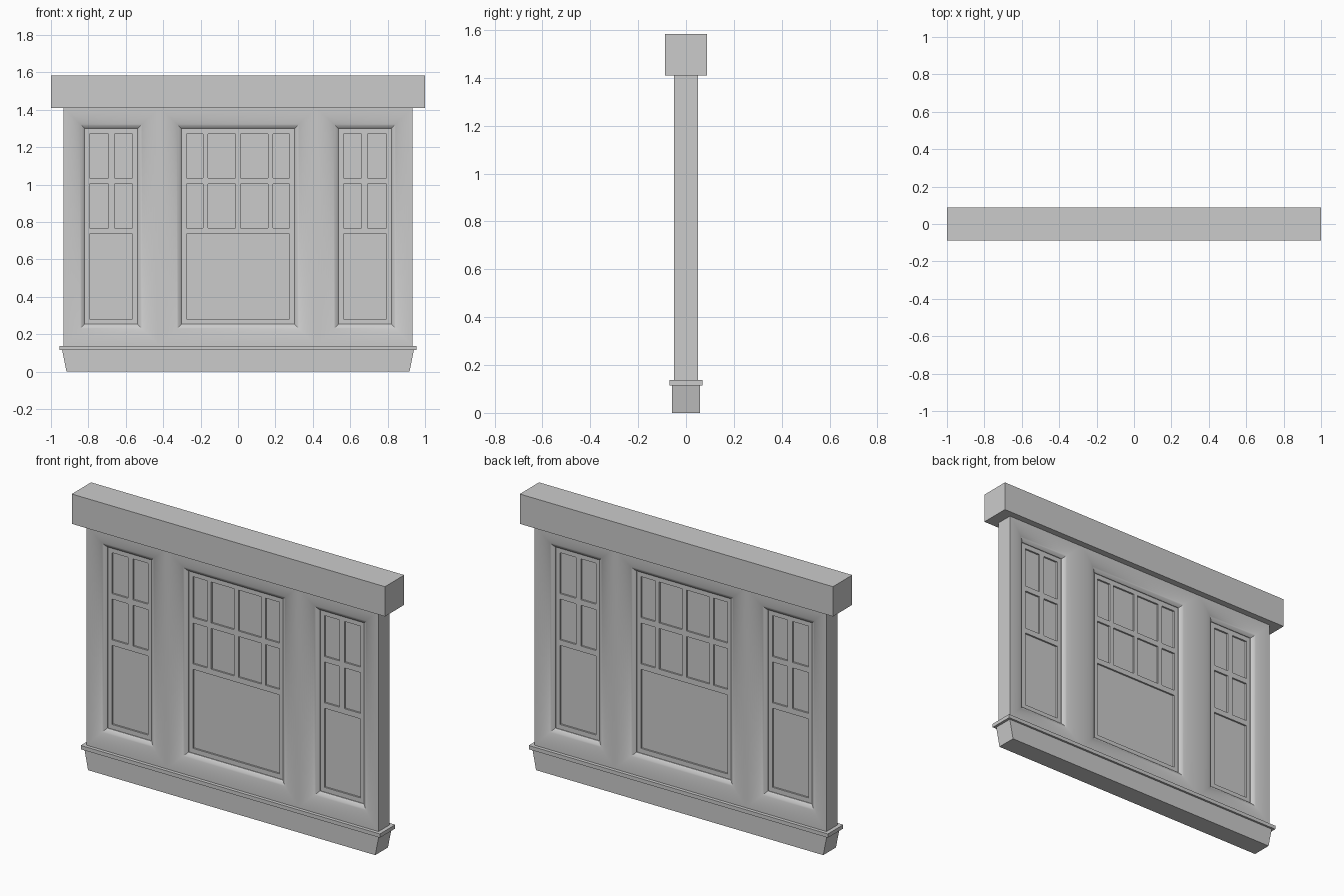
import bpy, bmesh, math

cube = bpy.data.objects.get("Cube")
if cube:
    bpy.data.objects.remove(cube, do_unlink=True)

grey = bpy.data.materials.new("plain_grey")
grey.use_nodes = True
grey.diffuse_color = (0.6, 0.6, 0.6, 1)
grey.node_tree.nodes["Principled BSDF"].inputs["Base Color"].default_value = (0.6, 0.6, 0.6, 1)

# Shared dimensions
WALL_Y, LIP_Y, SASH_Y, GLASS_Y = 0.05, 0.02, 0.016, 0.006
WALL_Z = (0.137, 1.411)
OPEN_Z = (0.254, 1.30)
MULLION_X, WALL_X = 0.4195, 0.932


def finish(bm, name, smooth=False):
    bmesh.ops.remove_doubles(bm, verts=bm.verts, dist=1e-5)
    bmesh.ops.recalc_face_normals(bm, faces=bm.faces)
    mesh = bpy.data.meshes.new(name)
    bm.to_mesh(mesh)
    bm.free()
    mesh.materials.append(grey)
    obj = bpy.data.objects.new(name, mesh)
    bpy.context.collection.objects.link(obj)
    if smooth:
        bpy.ops.object.select_all(action='DESELECT')
        obj.select_set(True)
        bpy.context.view_layer.objects.active = obj
        bpy.ops.object.shade_smooth_by_angle(angle=math.radians(30))
    return obj


def block(name, half_x, half_y, z0, z1, bottom_half_x=None):
    bm = bmesh.new()
    bmesh.ops.create_cube(bm, size=2)
    for v in bm.verts:
        low = v.co.z < 0
        hx = bottom_half_x if low and bottom_half_x else half_x
        v.co = (v.co.x * hx, v.co.y * half_y, z0 if low else z1)
    return finish(bm, name)


def quad(bm, *points):
    bm.faces.new([bm.verts.new(p) for p in points])


def cove_profile(steps=12, start=math.radians(15)):
    """Rounded reveal as (share of the margin, y), from wall face to opening."""
    pts = []
    for i in range(steps + 1):
        a = math.pi / 2 + (start - math.pi / 2) * i / steps
        u = 1 - math.cos(a) / math.cos(start)
        rise = (math.sin(a) - math.sin(start)) / (1 - math.sin(start))
        pts.append((u, LIP_Y + (WALL_Y - LIP_Y) * rise))
    return pts


def add_bay(bm, outer_x, open_x):
    """Ring of wall around one opening, coved on both faces."""
    half = cove_profile()
    profile = [(u, -y) for u, y in half] + [(u, y) for u, y in reversed(half)]
    mix = lambda inner, outer, u: inner + (outer - inner) * u
    rings = []
    for u, y in profile:
        x0, x1 = (mix(open_x[k], outer_x[k], u) for k in (0, 1))
        z0, z1 = (mix(OPEN_Z[k], WALL_Z[k], u) for k in (0, 1))
        rings.append([bm.verts.new(p) for p in
                      ((x0, y, z0), (x1, y, z0), (x1, y, z1), (x0, y, z1))])
    for a, b in zip(rings, rings[1:] + rings[:1]):
        for k in range(4):
            n = (k + 1) % 4
            bm.faces.new((a[k], a[n], b[n], b[k]))


def sash(name, xs, zs):
    """Panel with sunken panes: a grid above one large bottom pane."""
    bm = bmesh.new()
    nx, nz = len(xs) - 1, len(zs) - 1

    def is_pane(i, j):
        if j == 1:
            return 0 < i < nx - 1
        return i % 2 == 1 and j % 2 == 1

    for s in (-1, 1):
        f, g = s * SASH_Y, s * GLASS_Y
        for i in range(nx):
            for j in range(nz):
                x0, x1, z0, z1 = xs[i], xs[i + 1], zs[j], zs[j + 1]
                pane = is_pane(i, j)
                y = g if pane else f
                quad(bm, (x0, y, z0), (x1, y, z0), (x1, y, z1), (x0, y, z1))
                # Pane walls
                if i + 1 < nx and pane != is_pane(i + 1, j):
                    quad(bm, (x1, f, z0), (x1, g, z0), (x1, g, z1), (x1, f, z1))
                if j + 1 < nz and pane != is_pane(i, j + 1):
                    quad(bm, (x0, f, z1), (x1, f, z1), (x1, g, z1), (x0, g, z1))
    # Outer rim
    f = SASH_Y
    for x in (xs[0], xs[-1]):
        for a, b in zip(zs, zs[1:]):
            quad(bm, (x, -f, a), (x, f, a), (x, f, b), (x, -f, b))
    for z in (zs[0], zs[-1]):
        for a, b in zip(xs, xs[1:]):
            quad(bm, (a, -f, z), (b, -f, z), (b, f, z), (a, f, z))
    return finish(bm, name)


# Base, ledge and header
block("base", 0.94, 0.058, 0, 0.115, bottom_half_x=0.917)
block("sill_ledge", 0.955, 0.07, 0.115, WALL_Z[0])
block("header", 1.0, 0.088, WALL_Z[1], 1.583)

# Wall with three coved openings, joined at the mullions
side_open, centre_open = (0.537, 0.82), (-0.302, 0.302)
wall = bmesh.new()
add_bay(wall, (-WALL_X, -MULLION_X), (-side_open[1], -side_open[0]))
add_bay(wall, (-MULLION_X, MULLION_X), centre_open)
add_bay(wall, (MULLION_X, WALL_X), side_open)
inner = [f for f in wall.faces
         if all(abs(abs(v.co.x) - MULLION_X) < 1e-4 for v in f.verts)]
bmesh.ops.delete(wall, geom=inner, context='FACES')
finish(wall, "wall_surround", smooth=True)

# Sashes
rows = [OPEN_Z[0], 0.281, 0.737, 0.769, 1.004, 1.036, 1.272, OPEN_Z[1]]
side_cols = [side_open[0], 0.564, 0.66, 0.692, 0.793, side_open[1]]
half_cols = [0.013, 0.16, 0.187, 0.276, centre_open[1]]
sash("left_sash", side_cols, rows)
sash("right_sash", [-x for x in reversed(side_cols)], rows)
sash("centre_sash", [-x for x in reversed(half_cols)] + half_cols, rows)
